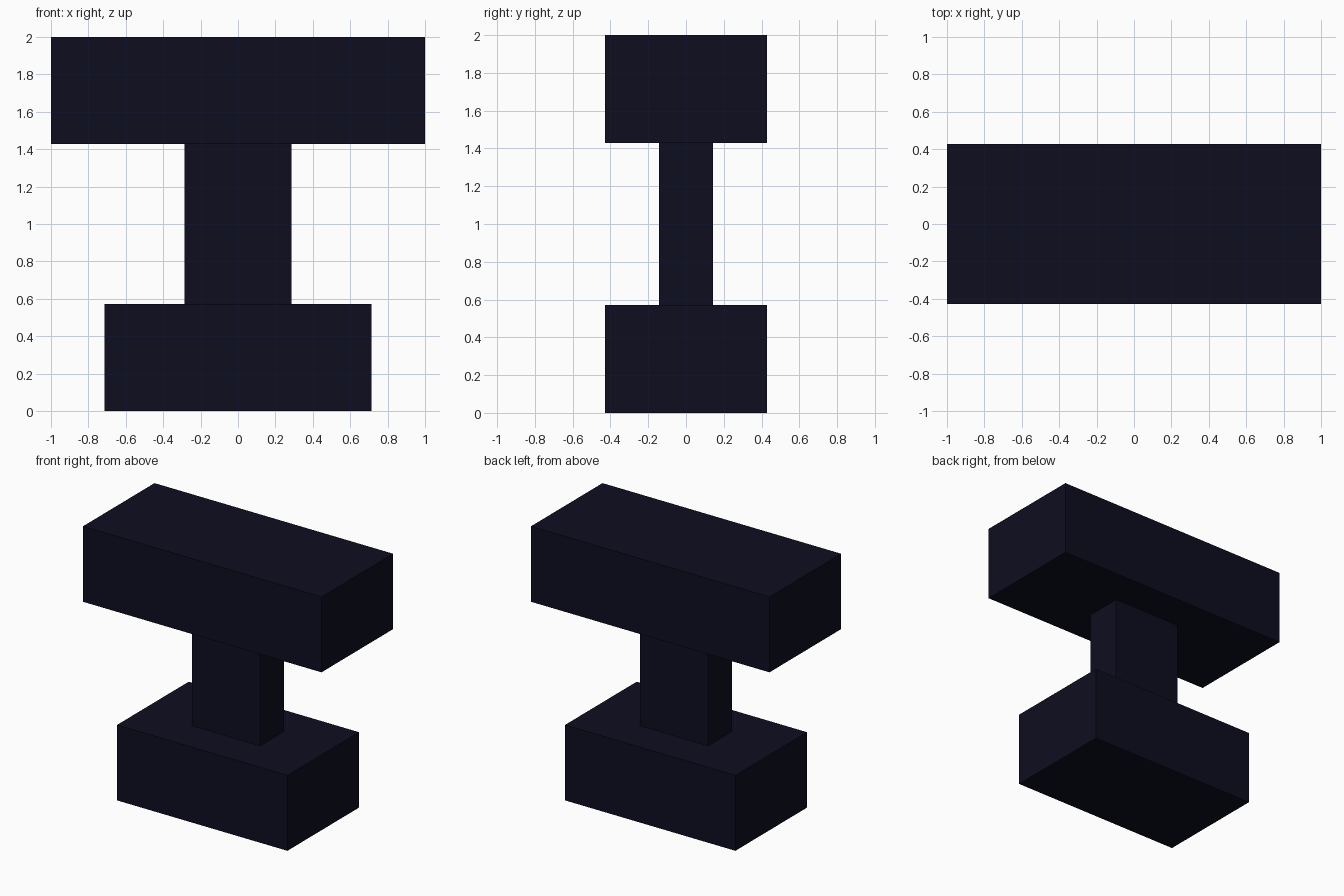
import bpy
import bmesh
from mathutils import Matrix

if "Cube" in bpy.data.objects:
    bpy.data.objects.remove(bpy.data.objects["Cube"])

U = 1 / 7  # the model sits on a grid of sevenths

dark = bpy.data.materials.new("dark_navy")
dark.diffuse_color = (0.004, 0.0042, 0.0142, 1)
dark.use_nodes = True
dark.node_tree.nodes["Principled BSDF"].inputs["Base Color"].default_value = dark.diffuse_color


def block(name, half_x, half_y, z0, z1):
    """Centred box, sizes in grid units."""
    bm = bmesh.new()
    size = Matrix.Diagonal((2 * half_x * U, 2 * half_y * U, (z1 - z0) * U, 1))
    bmesh.ops.create_cube(bm, size=1, matrix=size)
    mesh = bpy.data.meshes.new(name)
    bm.to_mesh(mesh)
    bm.free()
    mesh.materials.append(dark)
    obj = bpy.data.objects.new(name, mesh)
    obj.location.z = (z0 + z1) / 2 * U
    bpy.context.collection.objects.link(obj)
    return obj


block("base", 5, 3, 0, 4)      # wide foot
block("column", 2, 1, 4, 10)   # narrow neck
block("top", 7, 3, 10, 14)     # long upper block
